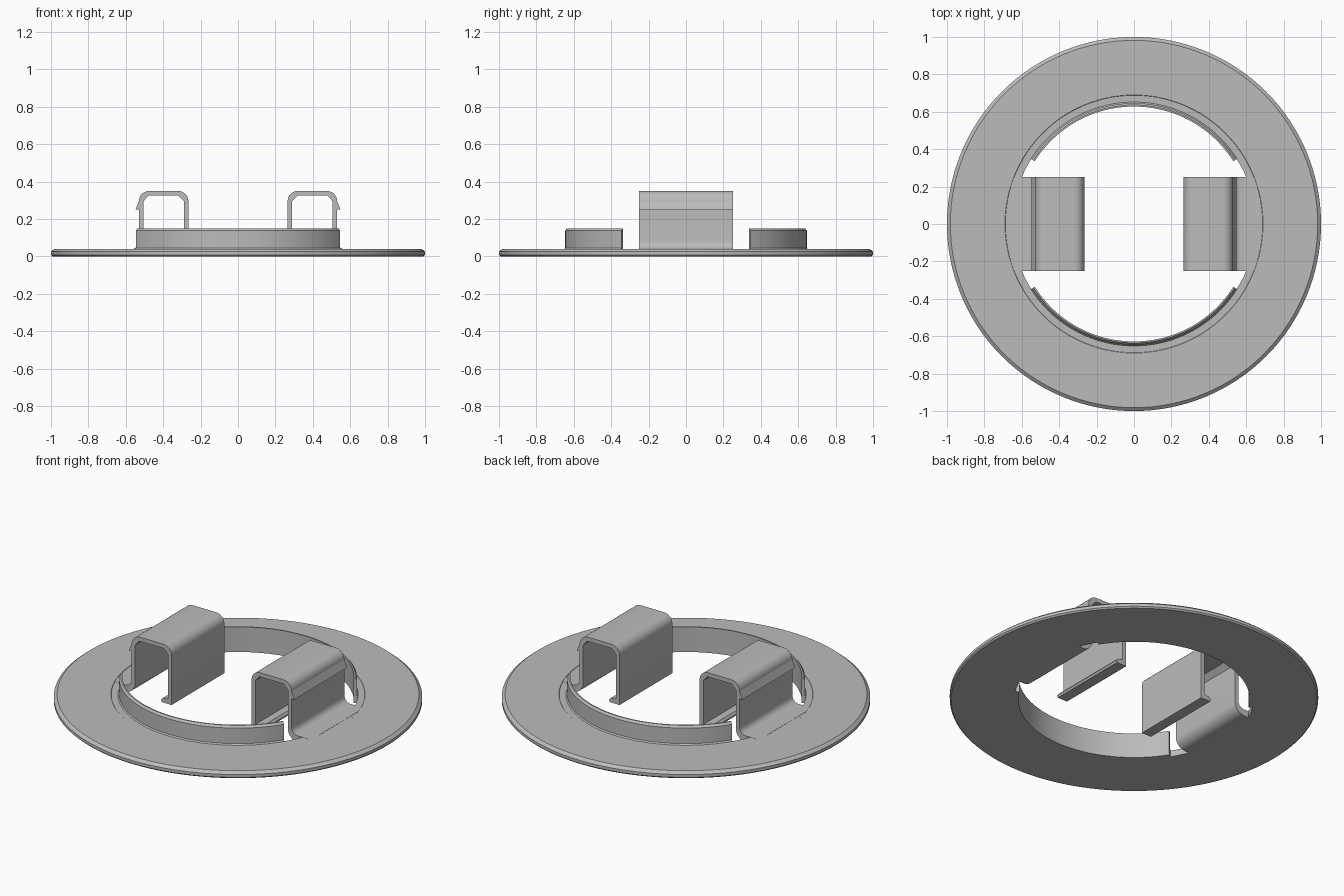
import bpy, bmesh
from math import radians, sin, cos, pi

cube = bpy.data.objects.get("Cube")
if cube:
    bpy.data.objects.remove(cube, do_unlink=True)

grey = bpy.data.materials.new("plain grey")
grey.use_nodes = True
colour = (0.5, 0.5, 0.5, 1)
grey.diffuse_color = colour
grey.node_tree.nodes["Principled BSDF"].inputs["Base Color"].default_value = colour


def sweep(name, sections, closed):
    """Join a row of matching cross-sections into one solid."""
    bm = bmesh.new()
    rows = [[bm.verts.new(p) for p in s] for s in sections]
    n = len(rows[0])
    pairs = list(zip(rows, rows[1:]))
    if closed:
        pairs.append((rows[-1], rows[0]))
    for a, b in pairs:
        for i in range(n):
            j = (i + 1) % n
            bm.faces.new((a[i], a[j], b[j], b[i]))
    if not closed:
        bm.faces.new(rows[0])
        bm.faces.new(rows[-1])
    bmesh.ops.recalc_face_normals(bm, faces=bm.faces)
    mesh = bpy.data.meshes.new(name)
    bm.to_mesh(mesh)
    bm.free()
    mesh.materials.append(grey)
    ob = bpy.data.objects.new(name, mesh)
    bpy.context.collection.objects.link(ob)
    bpy.ops.object.select_all(action="DESELECT")
    ob.select_set(True)
    bpy.context.view_layer.objects.active = ob
    bpy.ops.object.shade_smooth_by_angle(angle=radians(28))
    return ob


def lathe(name, profile, start, end, steps):
    """Turn an (r, z) profile about the z axis."""
    full = end - start == 360
    angles = [radians(start + (end - start) * k / steps)
              for k in range(steps if full else steps + 1)]
    return sweep(name, [[(r * cos(a), r * sin(a), z) for r, z in profile]
                        for a in angles], full)


def arc(cx, cz, r, a0, a1, steps=6):
    """Points along an arc, in degrees."""
    return [(cx + r * cos(radians(a0 + (a1 - a0) * k / steps)),
             cz + r * sin(radians(a0 + (a1 - a0) * k / steps)))
            for k in range(steps + 1)]


# Flat flange with a chamfered rim and a faint seat line round the hole
lathe("flange", [(0.65, 0), (0.992, 0), (1, 0.008), (1, 0.025),
                 (0.982, 0.04), (0.69, 0.04), (0.688, 0.038), (0.65, 0.038)],
      0, 360, 128)

# Two curved collar walls, front and back
for name, start in (("back_collar", 32.3), ("front_collar", 212.3)):
    lathe(name, [(0.628, 0), (0.652, 0), (0.652, 0.038), (0.646, 0.045),
                 (0.646, 0.138), (0.636, 0.15), (0.628, 0.15)],
          start, start + 115.4, 48)

# Folded spring clip: flared root, barbed outer leg, rounded top, inner leg, foot
clip = [(0.66, 0.0), (0.66, 0.039)]
clip += arc(0.57, 0.079, 0.04, 270, 180)
clip += [(0.53, 0.25), (0.548, 0.25), (0.53, 0.295)]
clip += arc(0.475, 0.295, 0.055, 0, 90)
clip += arc(0.32, 0.295, 0.055, 90, 180)
clip += [(0.265, 0.0), (0.33, 0.0), (0.335, 0.012), (0.325, 0.025), (0.29, 0.032)]
clip += [(0.29, 0.295), (0.318, 0.325), (0.477, 0.325), (0.506, 0.295)]
clip += arc(0.57, 0.064, 0.064, 180, 270)
for name, side in (("left_clip", 1), ("right_clip", -1)):
    sweep(name, [[(side * x, y, z) for x, z in clip] for y in (-0.25, 0.25)], False)
